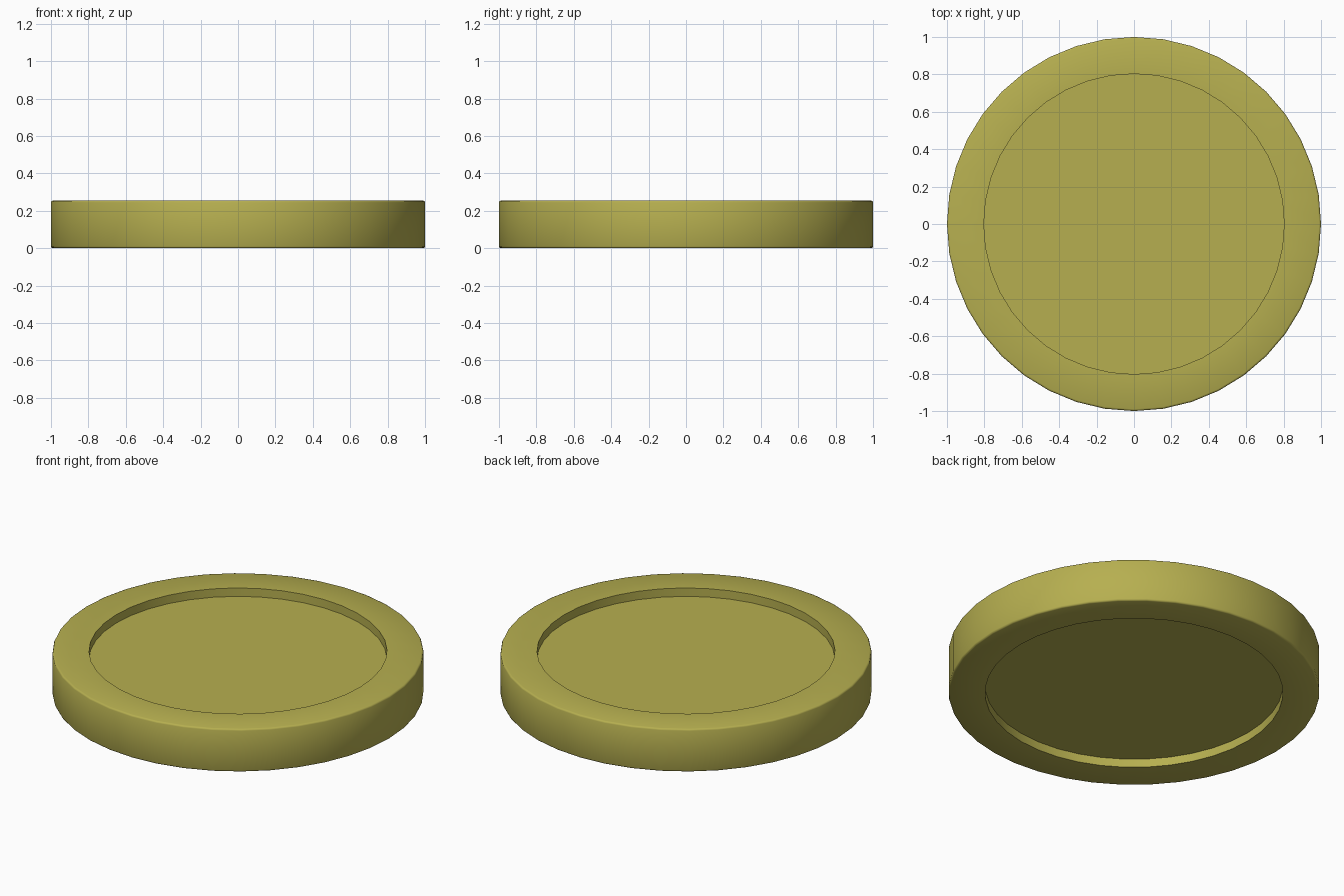
import bpy, bmesh
from math import sin, cos, pi

if "Cube" in bpy.data.objects:
    bpy.data.objects.remove(bpy.data.objects["Cube"])

SIDES = 40
H, R, R_IN, DEPTH, B = 0.255, 1.0, 0.803, 0.05, 0.01

# Half cross-section, from bottom recess up round the softened rim to top recess
profile = [(R_IN, DEPTH), (R_IN, 0), (R - B, 0), (R - 0.3 * B, 0.3 * B), (R, B),
           (R, H - B), (R - 0.3 * B, H - 0.3 * B), (R - B, H), (R_IN, H), (R_IN, H - DEPTH)]

bm = bmesh.new()
rings = [[bm.verts.new((r * cos(2 * pi * i / SIDES), r * sin(2 * pi * i / SIDES), z))
          for i in range(SIDES)] for r, z in profile]
for a, b in zip(rings, rings[1:]):
    for i in range(SIDES):
        j = (i + 1) % SIDES
        bm.faces.new((a[i], a[j], b[j], b[i]))

# Recessed floors on both sides
bm.faces.new(rings[0][::-1])
bm.faces.new(rings[-1])
bmesh.ops.recalc_face_normals(bm, faces=bm.faces)

mesh = bpy.data.meshes.new("recessed_disc")
bm.to_mesh(mesh)
bm.free()
disc = bpy.data.objects.new("recessed_disc", mesh)
bpy.context.collection.objects.link(disc)

# Olive yellow material
mat = bpy.data.materials.new("olive_yellow")
mat.diffuse_color = (0.47, 0.43, 0.08, 1)
mat.use_nodes = True
mat.node_tree.nodes["Principled BSDF"].inputs["Base Color"].default_value = mat.diffuse_color
mesh.materials.append(mat)

bpy.context.view_layer.objects.active = disc
disc.select_set(True)
bpy.ops.object.shade_smooth_by_angle(angle=pi / 3)
